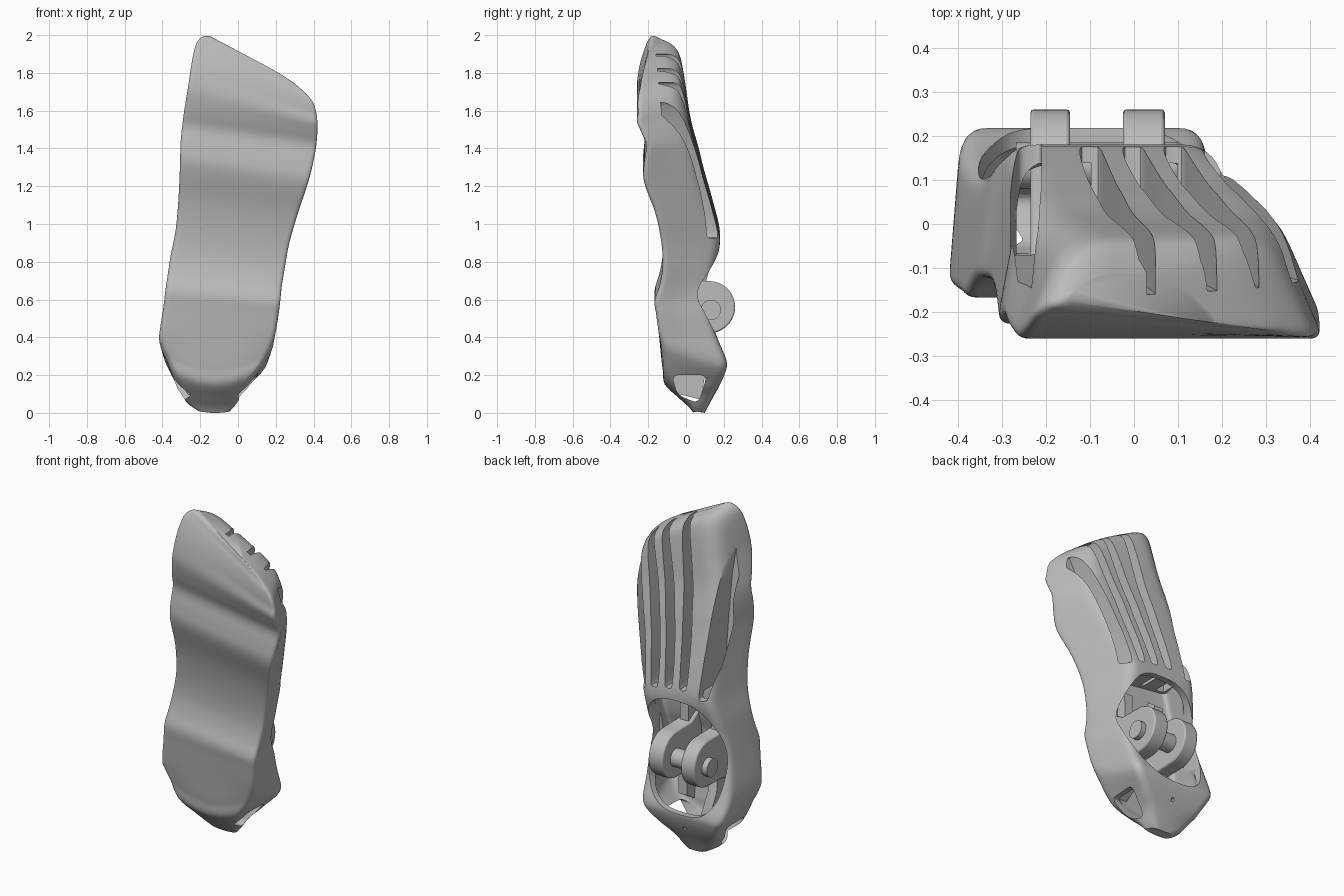
import bpy, bmesh, math
from mathutils import Vector

cube = bpy.data.objects.get("Cube")
if cube:
    bpy.data.objects.remove(cube, do_unlink=True)

grey = bpy.data.materials.new("matte grey")
grey.use_nodes = True
grey.diffuse_color = (0.5, 0.5, 0.5, 1)
grey.node_tree.nodes["Principled BSDF"].inputs["Base Color"].default_value = (0.5, 0.5, 0.5, 1)


def make_object(name, bm):
    bmesh.ops.recalc_face_normals(bm, faces=bm.faces[:])
    mesh = bpy.data.meshes.new(name)
    bm.to_mesh(mesh)
    bm.free()
    mesh.materials.append(grey)
    obj = bpy.data.objects.new(name, mesh)
    bpy.context.scene.collection.objects.link(obj)
    return obj


def skin(name, rings):
    """Bridge a list of equal rings and cap both ends."""
    bm = bmesh.new()
    rows = [[bm.verts.new(p) for p in ring] for ring in rings]
    n = len(rows[0])
    for a, b in zip(rows, rows[1:]):
        for i in range(n):
            j = (i + 1) % n
            bm.faces.new((a[i], a[j], b[j], b[i]))
    bm.faces.new(rows[0])
    bm.faces.new(rows[-1])
    return make_object(name, bm)


def prism(name, profile, axis, start, end):
    """Extrude a 2D profile along x (profile is y, z) or y (profile is x, z)."""
    place = (lambda u, v, w: (w, u, v)) if axis == "x" else (lambda u, v, w: (u, w, v))
    return skin(name, [[place(u, v, w) for u, v in profile] for w in (start, end)])


def channel(name, profile):
    """Deep cutter from above the instep down to a floor that follows the sole."""
    return skin(name, [[(x, .03 - .1 * z, z) for x, z in profile],
                       [(x, .5, z) for x, z in profile]])


def rounded(corners, radii, sides=3):
    """Polygon with rounded corners and subdivided sides."""
    pts = [Vector(c) for c in corners]
    arcs = []
    for i, p in enumerate(pts):
        before, after = pts[i - 1] - p, pts[(i + 1) % len(pts)] - p
        r = min(radii[i], 0.45 * before.length, 0.45 * after.length)
        a, b = p + before.normalized() * r, p + after.normalized() * r
        arcs.append([a * (1 - t) ** 2 + p * 2 * t * (1 - t) + b * t * t
                     for t in (k / 6 for k in range(7))])
    out = []
    for i, arc in enumerate(arcs):
        out += arc
        following = arcs[(i + 1) % len(arcs)][0]
        out += [arc[-1].lerp(following, k / (sides + 1)) for k in range(1, sides + 1)]
    return out


def capsule(bottom, top, half, power, bend=1, steps=28):
    """Long opening with rounded ends, from a bottom (x, z) to a top (x, z)."""
    left, right = [], []
    for k in range(1, steps):
        a = math.pi * k / steps
        t = 0.5 - 0.5 * math.cos(a)
        x = bottom[0] + (top[0] - bottom[0]) * t ** bend
        z = bottom[1] + (top[1] - bottom[1]) * t
        w = half * math.sin(a) ** power
        left.append((x - w, z))
        right.append((x + w, z))
    return [bottom] + right + [top] + left[::-1]


def cut(target, cutter):
    cutter.hide_render = True
    mod = target.modifiers.new("cut", "BOOLEAN")
    mod.operation = "DIFFERENCE"
    mod.solver = "EXACT"
    mod.object = cutter
    bpy.context.view_layer.objects.active = target
    bpy.ops.object.modifier_apply(modifier=mod.name)
    bpy.data.objects.remove(cutter, do_unlink=True)


def ramp(z, lo, hi, a, b):
    t = min(1, max(0, (z - lo) / (hi - lo)))
    return a + (b - a) * t * t * (3 - 2 * t)


# Foot stations: height, tilt, x min, x max, sole y, instep y
STATIONS = [
    (0.0, 0, -.215, -.035, .04, .10), (.03, 0, -.285, 0, .015, .115),
    (.08, 0, -.325, .04, -.04, .142), (.15, 0, -.352, .10, -.112, .18),
    (.22, 0, -.388, .168, -.122, .21), (.28, 0, -.412, .19, -.13, .214),
    (.40, 0, -.42, .20, -.142, .165), (.54, -.05, -.40, .22, -.158, .125),
    (.63, -.1, -.388, .23, -.166, .115), (.72, -.12, -.375, .24, -.14, .127),
    (.82, -.12, -.36, .257, -.124, .155), (.95, -.12, -.335, .28, -.13, .18),
    (1.12, -.14, -.32, .325, -.162, .142), (1.3, -.15, -.312, .38, -.222, .092),
    (1.4, -.15, -.31, .405, -.222, .068), (1.5, -.15, -.302, .424, -.211, .04),
    (1.59, -.18, -.29, .43, -.238, .02), (1.7, -.27, -.272, .43, -.26, .005),
    (1.82, -.39, -.255, .424, -.245, -.01), (1.92, -.48, -.235, .405, -.215, -.027),
    (1.97, -.52, -.21, .36, -.195, -.048), (1.995, -.53, -.185, .3, -.185, -.085),
    (2.006, -.53, -.165, .2, -.172, -.115),
]


def smooth_stations(steps=4):
    """Catmull-Rom interpolation of the stations."""
    rows = [Vector(s) for s in STATIONS]
    out = []
    for i in range(len(rows) - 1):
        p0, p1 = rows[max(i - 1, 0)], rows[i]
        p2, p3 = rows[i + 1], rows[min(i + 2, len(rows) - 1)]
        for k in range(steps):
            t = k / steps
            out.append(0.5 * (2 * p1 + (p2 - p0) * t + (2 * p0 - 5 * p1 + 4 * p2 - p3) * t * t
                              + (3 * p1 - p0 - 3 * p2 + p3) * t ** 3))
    return out + [rows[-1]]


def section(row, wall=0.0):
    z, tilt, x0, x1, y0, y1 = row
    x0, x1, y0, y1 = x0 + wall, x1 - wall, y0 + wall * 1.3, y1 - wall
    inset_l = ramp(z, .35, 1, .025, .055) + ramp(z, 1.4, 1.85, 0, .03)
    inset_r = ramp(z, .35, 1, .035, .11)
    front = ramp(z, .15, .42, .06, .035)
    back = ramp(z, .6, 1.6, .05, .09)
    # The little toe end stays further forward than the curled big toe
    skew = ramp(z, 1.75, 2, 0, .055)
    # The heel edge curves upward at both sides, mostly along the sole
    lift, everywhere = ramp(z, .2, .45, 1.2, 0), ramp(z, .04, .16, 1, 0)
    outline = rounded([(x0, y0), (x1, y0 - skew), (x1 - inset_r, y1), (x0 + inset_l, y1)],
                      [front, front, back, back])
    return [(p.x, p.y, z + tilt * (p.x + .17)
             + lift * max(everywhere, (y1 - p.y) / (y1 - y0)) * (p.x + .12) ** 2)
            for p in outline]


# Foot shell with a hollow ankle and heel
rows = smooth_stations()
shell = skin("foot_shell", [section(r) for r in rows])
cut(shell, skin("hollow", [section(r, .037) for r in rows if .07 < r[0] < 1.03]))

# Ankle opening
cut(shell, prism("ankle_cutter", capsule((-.115, .255), (-.06, .91), .263, .68), "y", .0, .5))

# Deep channels between the toe ribs
for low, high in (((-.1, .98), (.03, 1.9)), ((-.003, .97), (.17, 1.825)),
                  ((.09, .955), (.265, 1.75)), ((.178, .925), (.37, 1.645))):
    cut(shell, channel("slot_cutter", capsule(low, high, .031, .25, 1.35)))

# Tapered channel beside the big toe
tapered = [(-.262, .96), (-.21, .95), (-.21, 1.3), (-.217, 1.6),
           (-.235, 1.77), (-.262, 1.62), (-.28, 1.38), (-.28, 1.12)]
cut(shell, channel("side_slot_cutter", rounded(tapered, [.02] * 8, 0)))

# Heel windows on both sides and the small pin hole
window = [(-.045, .095), (.065, .05), (.112, .2), (-.075, .2)]
cut(shell, prism("window_cutter", rounded(window, [.04] * 4, 0), "x", -.6, .6))
hole = [(-.12 + .01 * math.cos(a), .16 + .01 * math.sin(a))
        for a in (math.tau * k / 16 for k in range(16))]
cut(shell, prism("pin_hole_cutter", hole, "y", .1, .5))

# Ankle lugs with their floor ribs
CENTRE_Y, CENTRE_Z, RADIUS = .122, .56, .138
arc = [(CENTRE_Y + RADIUS * math.cos(a), CENTRE_Z + RADIUS * math.sin(a))
       for a in (math.radians(d) for d in range(-90, 91, 10))]
lug_profile = arc + [(-.02, .70), (-.12, .76), (-.12, .36), (-.02, .42)]
long_rib = [(-.1, .2), (-.04, .1), (.08, .07), (.1, .2), (.02, .34), (-.02, .86), (-.1, .92)]
short_rib = [(-.1, .2), (.0, .26), (-.02, .86), (-.1, .92)]
parts = [shell]
for side, x0, x1, rib_profile in (("right", -.235, -.145, long_rib),
                                  ("left", -.025, .07, short_rib)):
    lug = prism(side + "_ankle_lug", lug_profile, "x", x0, x1)
    bevel = lug.modifiers.new("bevel", "BEVEL")
    bevel.width = .008
    bevel.segments = 2
    bevel.limit_method = "ANGLE"
    bevel.angle_limit = math.radians(50)
    mid = (x0 + x1) / 2
    rib = prism(side + "_floor_rib", rib_profile, "x", mid - .028, mid + .028)
    parts += [lug, rib]

# Ankle pin
pin_profile = [(.132 + .053 * math.cos(a), .545 + .053 * math.sin(a))
               for a in (math.tau * k / 32 for k in range(32))]
parts.append(prism("ankle_pin", pin_profile, "x", -.268, .1))

# Smooth shading with sharp edges kept
for obj in parts:
    bpy.ops.object.select_all(action="DESELECT")
    obj.select_set(True)
    bpy.context.view_layer.objects.active = obj
    bpy.ops.object.shade_smooth_by_angle(angle=math.radians(42))
